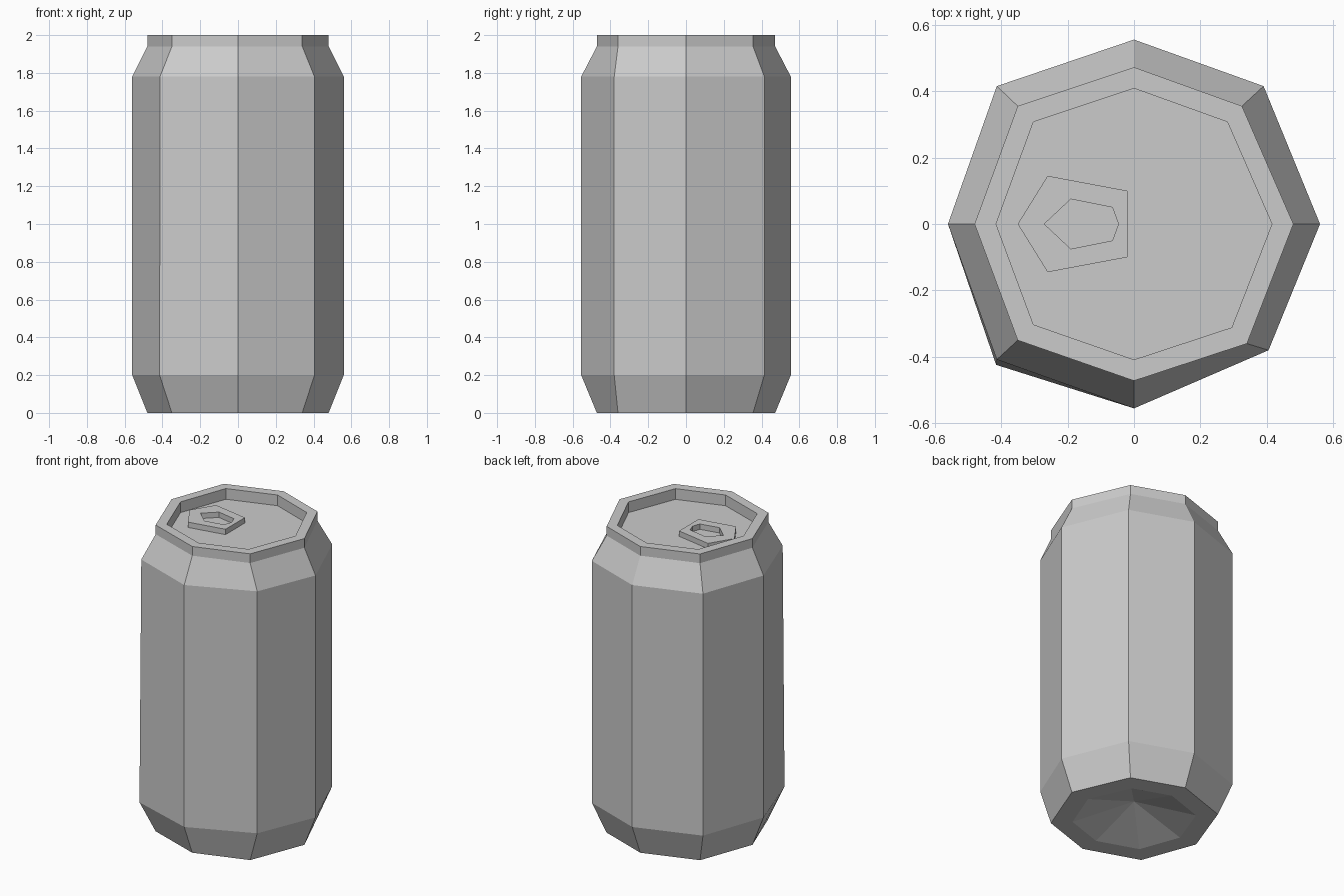
import bpy
import bmesh

cube = bpy.data.objects.get("Cube")
if cube:
    bpy.data.objects.remove(cube, do_unlink=True)

# Single plain metal colour
metal = bpy.data.materials.new("light_grey_metal")
metal.use_nodes = True
grey = (0.6, 0.6, 0.6, 1)
metal.diffuse_color = grey
metal.node_tree.nodes["Principled BSDF"].inputs["Base Color"].default_value = grey


def octagon(rx, ry, corners):
    """Eight points: four on the axes, four given diagonal corners between."""
    axis = [(rx, 0), (0, ry), (-rx, 0), (0, -ry)]
    return [p for pair in zip(axis, corners) for p in pair]


def ring(bm, points, z, scale=1):
    return [bm.verts.new((x * scale, y * scale, z)) for x, y in points]


def bridge(bm, a, b):
    for i in range(len(a)):
        j = (i + 1) % len(a)
        bm.faces.new((a[i], a[j], b[j], b[i]))


def finish(bm, name):
    bmesh.ops.recalc_face_normals(bm, faces=bm.faces[:])
    mesh = bpy.data.meshes.new(name)
    bm.to_mesh(mesh)
    bm.free()
    mesh.materials.append(metal)
    obj = bpy.data.objects.new(name, mesh)
    bpy.context.collection.objects.link(obj)
    return obj


# Slightly uneven hand-shaped octagons
wide_top = octagon(0.56, 0.555, [(0.39, 0.415), (-0.413, 0.415), (-0.413, -0.408), (0.405, -0.38)])
wide_low = octagon(0.56, 0.555, [(0.39, 0.415), (-0.413, 0.415), (-0.415, -0.424), (0.405, -0.38)])
narrow = octagon(0.48, 0.472, [(0.325, 0.355), (-0.35, 0.355), (-0.35, -0.35), (0.34, -0.36)])

# Can: domed base, wall, shoulder, rim and sunken lid in one shell
bm = bmesh.new()
levels = [
    (narrow, 0, 0.74), (narrow, 0, 1), (wide_low, 0.2, 1), (wide_top, 1.78, 1),
    (narrow, 1.94, 1), (narrow, 2, 1), (narrow, 2, 0.865), (narrow, 1.93, 0.865),
]
rings = [ring(bm, pts, z, s) for pts, z, s in levels]
for lower, upper in zip(rings, rings[1:]):
    bridge(bm, lower, upper)
bm.faces.new(rings[-1])
apex = bm.verts.new((0, 0, 0.115))
for i in range(8):
    bm.faces.new((rings[0][i], apex, rings[0][(i + 1) % 8]))
finish(bm, "can_body")

# Pull tab: pointed plate with a finger hole, resting on the lid
outer = [(-0.35, 0), (-0.26, -0.145), (-0.02, -0.1), (-0.02, 0), (-0.02, 0.1), (-0.26, 0.145)]
hole = [(-0.27, 0), (-0.19, -0.075), (-0.065, -0.05), (-0.047, 0), (-0.065, 0.05), (-0.19, 0.075)]
bm = bmesh.new()
loops = [ring(bm, pts, z) for pts, z in
         [(outer, 1.93), (outer, 1.965), (hole, 1.965), (hole, 1.93)]]
for a, b in zip(loops, loops[1:]):
    bridge(bm, a, b)
finish(bm, "pull_tab")
